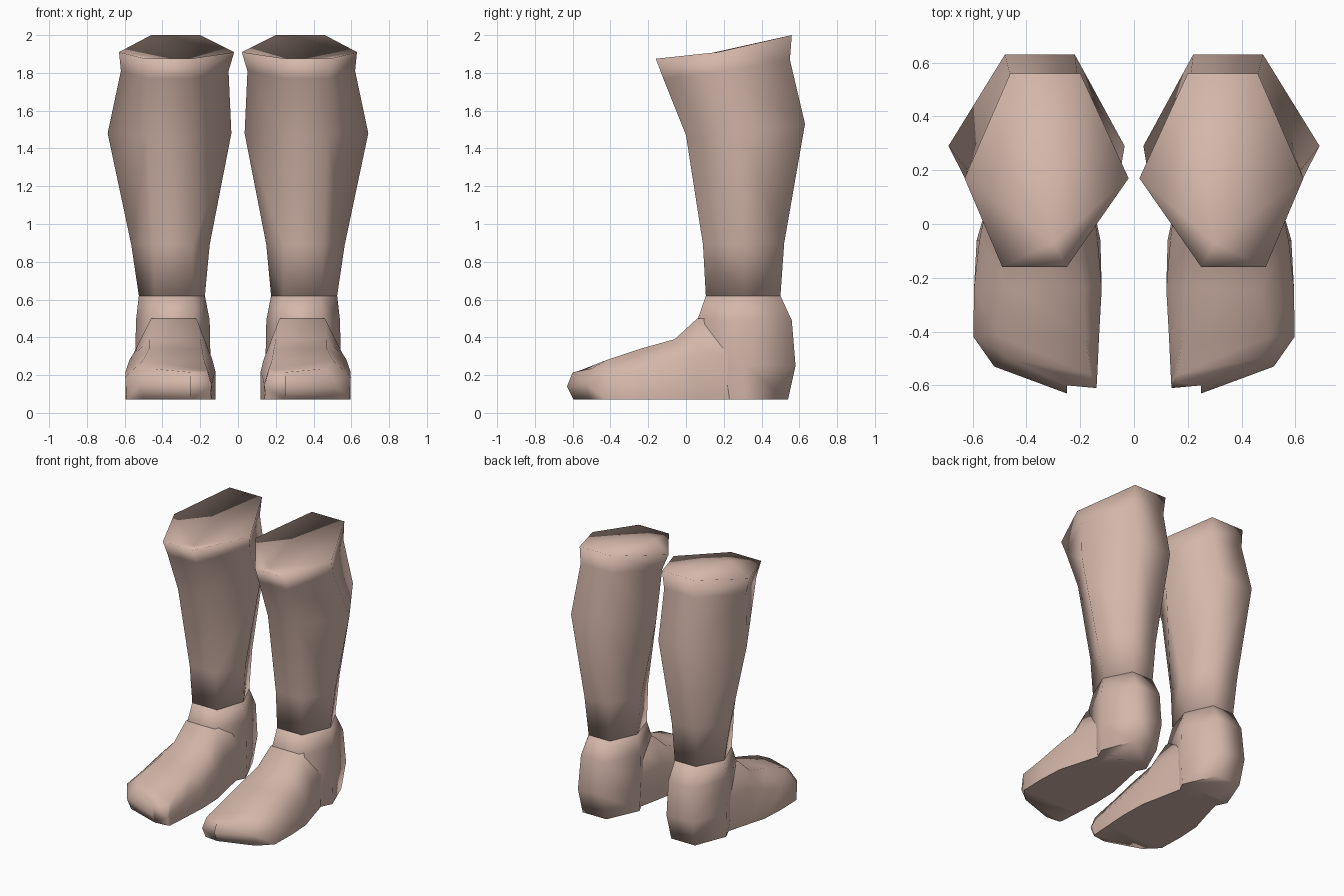
import bpy, bmesh, math

if "Cube" in bpy.data.objects:
    bpy.data.objects.remove(bpy.data.objects["Cube"])

skin = bpy.data.materials.new("dusty_pink_leather")
skin.diffuse_color = (0.66, 0.47, 0.40, 1)
skin.use_nodes = True
skin.node_tree.nodes["Principled BSDF"].inputs["Base Color"].default_value = skin.diffuse_color


def loft(name, rings, side, sharp, top=None):
    """Skin a list of equal rings, close both ends; top is an optional fan apex."""
    bm = bmesh.new()
    loops = [[bm.verts.new((x * side, y, z)) for x, y, z in r] for r in rings]
    for a, b in zip(loops, loops[1:]):
        for i in range(len(a)):
            j = (i + 1) % len(a)
            bm.faces.new((a[i], a[j], b[j], b[i]))
    if top:
        apex = bm.verts.new((top[0] * side, top[1], top[2]))
        for i in range(len(loops[0])):
            bm.faces.new((loops[0][i], loops[0][i - 1], apex))
    else:
        bm.faces.new(loops[0])
    bm.faces.new(loops[-1])
    bmesh.ops.recalc_face_normals(bm, faces=bm.faces)
    mesh = bpy.data.meshes.new(name)
    bm.to_mesh(mesh)
    bm.free()
    mesh.materials.append(skin)
    ob = bpy.data.objects.new(name, mesh)
    bpy.context.collection.objects.link(ob)
    bpy.context.view_layer.objects.active = ob
    bpy.ops.object.select_all(action='DESELECT')
    ob.select_set(True)
    bpy.ops.object.shade_smooth_by_angle(angle=math.radians(sharp))


def hexagon(x_in, x_out, front, back, y, z):
    """Six-sided ring: front/back give x ranges, y and z are (front, middle, back)."""
    return [(x_out, y[1], z[1]), (back[1], y[2], z[2]), (back[0], y[2], z[2]),
            (x_in, y[1], z[1]), (front[0], y[0], z[0]), (front[1], y[0], z[0])]


def section(bottom, middle, top):
    """Foot section: each level is inner point then outer point."""
    return [bottom[0], bottom[1], middle[1], top[1], top[0], middle[0]]


def straight(y, bottom, middle, top):
    """Foot section at one y; levels are (x_in, x_out, z)."""
    return section(*[[(a, y, z), (b, y, z)] for a, b, z in (bottom, middle, top)])


# Cuff and calf, from the top down
ankle_top = hexagon(.175, .525, (.24, .44), (.26, .43), (.105, .31, .50), (.62, .62, .62))
shaft = [
    hexagon(.02, .63, (.25, .49), (.20, .46), (-.16, .17, .56), (1.875, 1.91, 2.0)),
    hexagon(.05, .62, (.25, .48), (.21, .46), (-.12, .20, .55), (1.77, 1.81, 1.87)),
    hexagon(.035, .69, (.24, .48), (.22, .48), (.0, .29, .63), (1.47, 1.48, 1.53)),
    hexagon(.15, .565, (.24, .45), (.25, .45), (.09, .30, .52), (.89, .89, .90)),
    ankle_top,
]
# Ankle and heel block
heel = [
    ankle_top,
    hexagon(.15, .54, (.23, .45), (.25, .45), (.06, .31, .56), (.49, .49, .49)),
    hexagon(.145, .545, (.25, .45), (.25, .46), (.08, .31, .58), (.25, .25, .25)),
    hexagon(.155, .54, (.26, .44), (.26, .45), (.10, .31, .54), (.07, .07, .07)),
]
# Foot, from the arch to the toe
foot = [
    straight(.31, (.20, .48, .07), (.18, .49, .30), (.22, .47, .50)),
    straight(.06, (.15, .55, .07), (.15, .55, .32), (.22, .46, .50)),
    straight(-.06, (.125, .585, .07), (.135, .575, .28), (.20, .47, .39)),
    straight(-.24, (.12, .595, .07), (.12, .595, .22), (.19, .47, .34)),
    straight(-.42, (.13, .59, .07), (.13, .597, .19), (.18, .50, .28)),
    section([(.14, -.57, .07), (.50, -.51, .07)],
            [(.138, -.59, .15), (.52, -.53, .15)],
            [(.16, -.56, .225), (.47, -.50, .235)]),
    section([(.15, -.585, .07), (.25, -.595, .07)],
            [(.14, -.61, .14), (.25, -.63, .14)],
            [(.16, -.59, .215), (.25, -.60, .215)]),
]

for side, label in ((1, "right"), (-1, "left")):
    loft(label + "_shaft", shaft, side, 180, top=(.30, -.07, 1.86))
    loft(label + "_heel", heel, side, 80)
    loft(label + "_foot", foot, side, 75)
